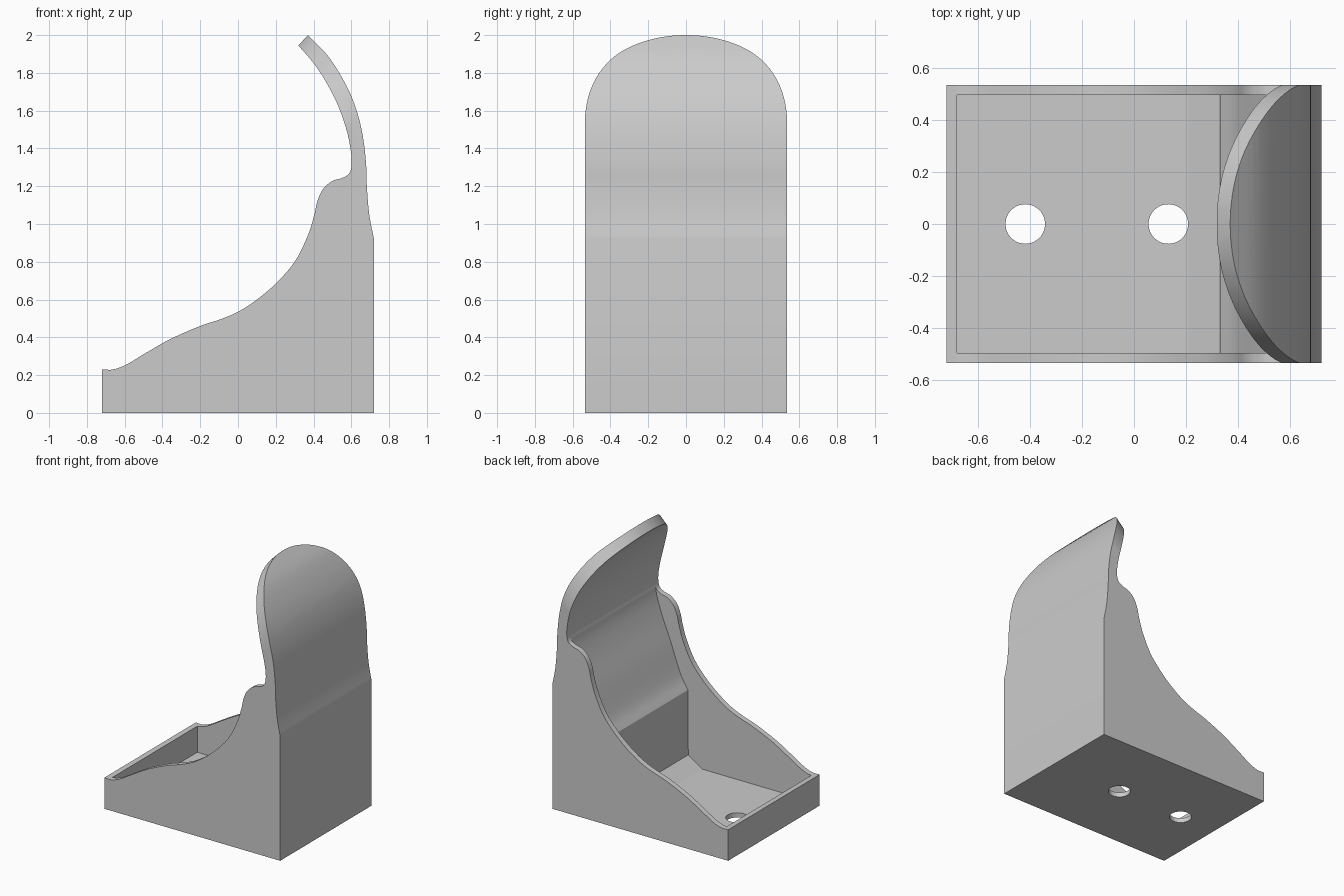
import bpy
import bmesh
import math
from mathutils import Vector

default = bpy.data.objects.get("Cube")
if default:
    bpy.data.objects.remove(default, do_unlink=True)

HALF = 0.535          # half of the overall width
WALL = 0.04           # side wall thickness

grey = bpy.data.materials.new("plain grey")
grey.use_nodes = True
COLOUR = (0.6, 0.6, 0.6, 1)
grey.diffuse_color = COLOUR
grey.node_tree.nodes["Principled BSDF"].inputs["Base Color"].default_value = COLOUR


def smooth(points, steps=5):
    """Catmull-Rom curve through 2D points."""
    pts = [Vector(p) for p in points]
    pts = [2 * pts[0] - pts[1]] + pts + [2 * pts[-1] - pts[-2]]
    out = []
    for a, b, c, d in zip(pts, pts[1:], pts[2:], pts[3:]):
        for i in range(steps):
            t = i / steps
            out.append(0.5 * (2 * b + (c - a) * t + (2 * a - 5 * b + 4 * c - d) * t ** 2
                              + (3 * b - a - 3 * c + d) * t ** 3))
    return out + [pts[-2]]


def prism(name, outline, offset):
    """Closed 3D outline swept along an offset."""
    bm = bmesh.new()
    face = bm.faces.new([bm.verts.new(p) for p in outline])
    swept = bmesh.ops.extrude_face_region(bm, geom=[face])
    bmesh.ops.translate(bm, vec=offset,
                        verts=[v for v in swept["geom"] if isinstance(v, bmesh.types.BMVert)])
    bmesh.ops.recalc_face_normals(bm, faces=bm.faces)
    mesh = bpy.data.meshes.new(name)
    bm.to_mesh(mesh)
    bm.free()
    mesh.materials.append(grey)
    obj = bpy.data.objects.new(name, mesh)
    bpy.context.collection.objects.link(obj)
    return obj


def side_prism(name, profile, half):
    return prism(name, [(p[0], -half, p[1]) for p in profile], Vector((0, 2 * half, 0)))


def cut(target, cutter):
    mod = target.modifiers.new(cutter.name, "BOOLEAN")
    mod.operation = "DIFFERENCE"
    mod.solver = "EXACT"
    mod.object = cutter
    bpy.context.view_layer.objects.active = target
    bpy.ops.object.modifier_apply(modifier=mod.name)
    bpy.data.objects.remove(cutter, do_unlink=True)


# Body: base, swept side walls and curled back plate in one side profile
back = smooth([(.72, .92), (.695, 1.05), (.682, 1.2), (.678, 1.32), (.66, 1.47),
               (.625, 1.61), (.57, 1.74), (.48, 1.885), (.37, 2)])
rim = smooth([(.32, 1.945), (.42, 1.825), (.51, 1.67), (.565, 1.53), (.592, 1.42),
              (.602, 1.33), (.59, 1.27), (.55, 1.243), (.5, 1.228), (.45, 1.185),
              (.42, 1.12), (.404, 1.05), (.37, .94), (.3, .8), (.2, .685), (.1, .6),
              (0, .535), (-.1, .493), (-.2, .46), (-.36, .39), (-.5, .31),
              (-.59, .256), (-.66, .23), (-.72, .23)])
body = side_prism("holder_body", [(-.72, 0), (.72, 0)] + back + rim, HALF)

# Tray hollow between the walls
inner_back = smooth([(.33, .59), (.39, .69), (.47, .905), (.54, 1.08), (.585, 1.22), (.602, 1.33)])
hollow = [(-.68, .035), (.21, .035), (.328, .11)] + inner_back + [(.3, 1.5), (-.68, 1.5)]
cut(body, side_prism("hollow_cutter", hollow, HALF - WALL))

# Round top of the back plate, cut along the slope of its tip
radius = HALF + .001
along, up = Vector((1, 0, 1)).normalized(), Vector((-1, 0, 1)).normalized()
centre = 1.153 - radius
arch = [(radius * math.cos(a), centre + radius * math.sin(a))
        for a in (math.pi * i / 64 for i in range(65))]
arch += [(-.7, centre), (-.7, 1.4), (.7, 1.4), (.7, centre)]
cut(body, prism("arch_cutter",
                [along * 1.1 + up * t + Vector((0, y, 0)) for y, t in arch], along * 1.2))

# Screw holes through the floor
for x in (-.418, .132):
    ring = [(x + .076 * math.cos(a), .076 * math.sin(a), -.1)
            for a in (math.tau * i / 48 for i in range(48))]
    cut(body, prism("hole_cutter", ring, Vector((0, 0, .2))))

bpy.ops.object.select_all(action="DESELECT")
body.select_set(True)
bpy.context.view_layer.objects.active = body
bpy.ops.object.shade_smooth_by_angle(angle=math.radians(25))
